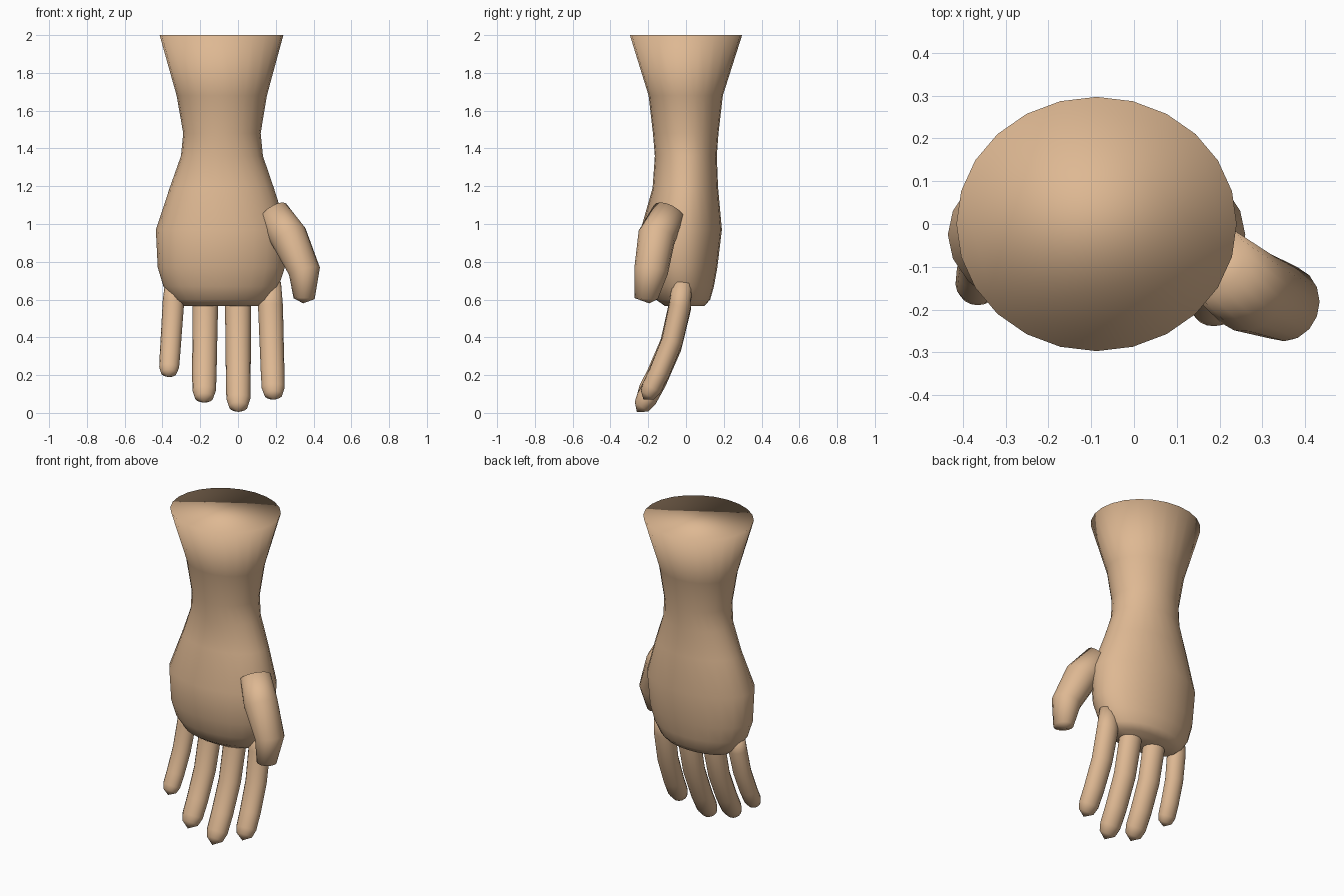
import bpy, bmesh, math
from mathutils import Vector

if "Cube" in bpy.data.objects:
    bpy.data.objects.remove(bpy.data.objects["Cube"])

skin = bpy.data.materials.new("tan_skin")
skin.diffuse_color = (0.73, 0.48, 0.29, 1)
skin.use_nodes = True
skin.node_tree.nodes["Principled BSDF"].inputs["Base Color"].default_value = skin.diffuse_color


def loft(name, rings, sides, tip=None):
    """Skin rings of (centre, half-axis A, half-axis B); close with a cap or a point."""
    bm = bmesh.new()
    loops = []
    for c, a, b in rings:
        loops.append([bm.verts.new(c + a * math.cos(2 * math.pi * i / sides)
                                   + b * math.sin(2 * math.pi * i / sides))
                      for i in range(sides)])
    for lo, hi in zip(loops, loops[1:]):
        for i in range(sides):
            j = (i + 1) % sides
            bm.faces.new((lo[i], lo[j], hi[j], hi[i]))
    bm.faces.new(loops[0])
    if tip is None:
        bm.faces.new(loops[-1])
    else:
        t = bm.verts.new(tip)
        for i in range(sides):
            bm.faces.new((loops[-1][i], loops[-1][(i + 1) % sides], t))
    bmesh.ops.recalc_face_normals(bm, faces=bm.faces)
    for f in bm.faces:
        f.smooth = True
    me = bpy.data.meshes.new(name)
    bm.to_mesh(me)
    bm.free()
    me.materials.append(skin)
    ob = bpy.data.objects.new(name, me)
    bpy.context.collection.objects.link(ob)
    return ob


def digit(name, pts, radii, tip, sides=16):
    """Tapered tube along points; radii are (across, deep) pairs."""
    pts = [Vector(p) for p in pts]
    tip = Vector(tip)
    path = pts + [tip]
    rings = []
    for i, (p, (rw, rd)) in enumerate(zip(pts, radii)):
        t = (path[i + 1] - path[max(i - 1, 0)]).normalized()
        w = Vector((1, 0, 0))
        w = (w - t * w.dot(t)).normalized()
        rings.append((p, w * rw, t.cross(w) * rd))
    return loft(name, rings, sides, tip)


# Forearm, wrist and palm: z, x min, x max, y min, y max
profile = [
    (2.00, -0.415, 0.240, -0.297, 0.297),
    (1.68, -0.325, 0.153, -0.198, 0.195),
    (1.48, -0.290, 0.120, -0.175, 0.172),
    (1.36, -0.302, 0.132, -0.165, 0.163),
    (1.19, -0.362, 0.190, -0.177, 0.170),
    (0.97, -0.435, 0.260, -0.240, 0.190),
    (0.77, -0.425, 0.248, -0.222, 0.166),
    (0.67, -0.395, 0.215, -0.195, 0.148),
    (0.60, -0.345, 0.168, -0.160, 0.128),
    (0.565, -0.300, 0.125, -0.110, 0.097),
]
loft("forearm_and_palm",
     [(Vector(((x0 + x1) / 2, (y0 + y1) / 2, z)),
       Vector(((x1 - x0) / 2, 0, 0)), Vector((0, (y1 - y0) / 2, 0)))
      for z, x0, x1, y0, y1 in profile], 24)

# Four fingers sharing one forward curl: share of drop, share of reach, radius factor
curl = [(0.0, 0.0, 0.90), (0.2, 0.06, 1.0), (0.5, 0.26, 0.97),
        (0.76, 0.58, 0.95), (0.90, 0.79, 0.92), (0.96, 0.90, 0.72)]
# name, base x, tip x, tip y, tip z, radius
fingers = [
    ("little_finger", -0.335, -0.368, -0.175, 0.19, 0.057),
    ("ring_finger", -0.172, -0.180, -0.245, 0.055, 0.068),
    ("middle_finger", 0.0, 0.002, -0.260, 0.005, 0.069),
    ("index_finger", 0.168, 0.188, -0.225, 0.07, 0.066),
]
for name, xb, xt, yt, zt, r in fingers:
    zb, yb = 0.69, -0.02
    pts = [(xb + (xt - xb) * d, yb + (yt - yb) * f, zb + (zt - zb) * d)
           for d, f, _ in curl]
    digit(name, pts, [(r * k, r * k * 0.88) for _, _, k in curl], (xt, yt, zt))

# Thumb leaning out and forward from the side of the palm
digit("thumb",
      [(0.185, -0.09, 1.055), (0.268, -0.155, 0.935),
       (0.352, -0.185, 0.75), (0.350, -0.212, 0.605)],
      [(0.088, 0.092), (0.100, 0.100), (0.084, 0.090), (0.056, 0.062)],
      (0.345, -0.195, 0.58))
